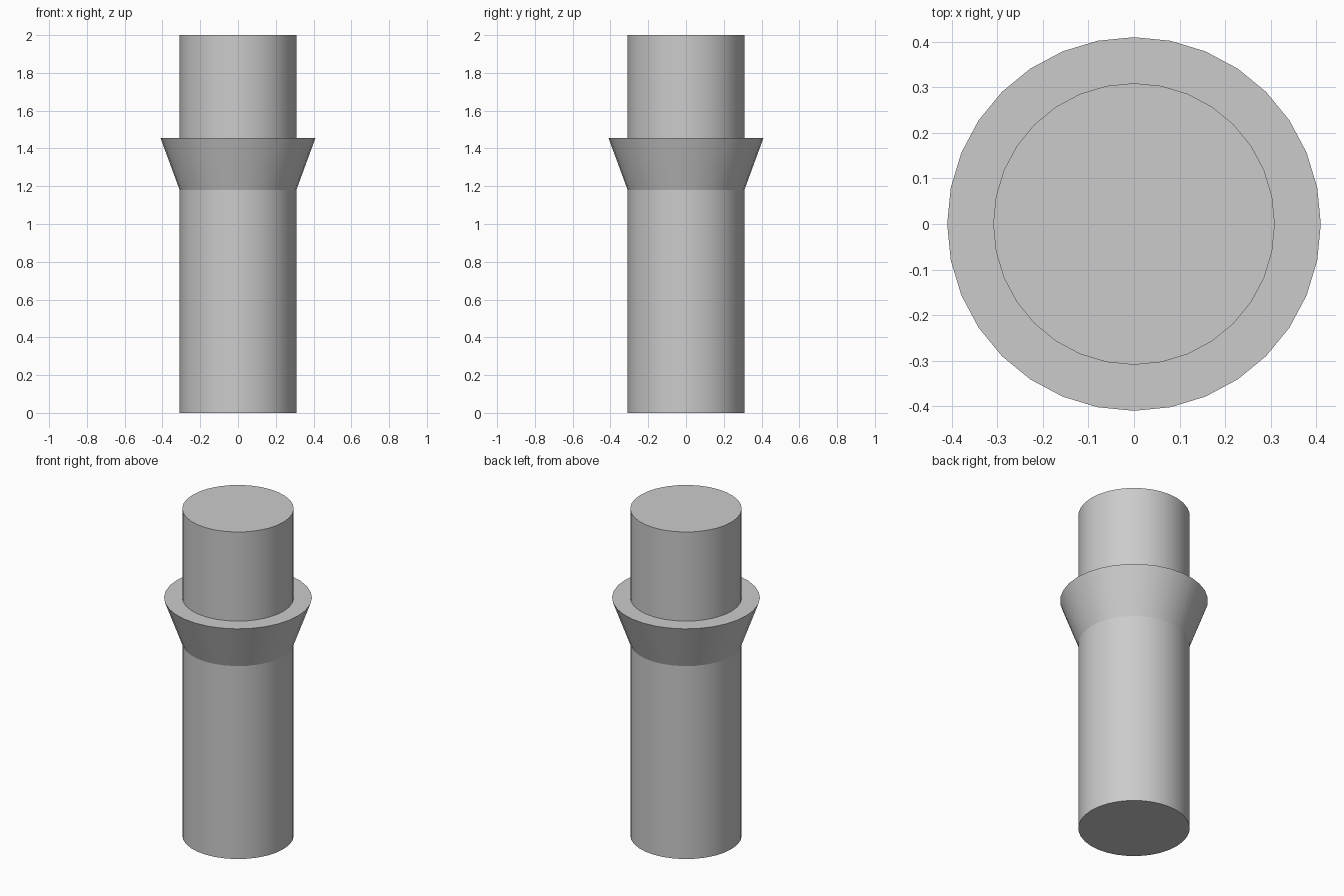
import bpy
import math

cube = bpy.data.objects.get("Cube")
if cube:
    bpy.data.objects.remove(cube, do_unlink=True)

SIDES = 32

grey = bpy.data.materials.new("plain grey")
grey.use_nodes = True
colour = (0.6, 0.6, 0.6, 1.0)
grey.diffuse_color = colour
grey.node_tree.nodes["Principled BSDF"].inputs["Base Color"].default_value = colour


def round_part(name, bottom_radius, top_radius, bottom, top):
    """Capped round part between two heights."""
    bpy.ops.mesh.primitive_cone_add(
        vertices=SIDES, radius1=bottom_radius, radius2=top_radius,
        depth=top - bottom, location=(0, 0, (bottom + top) / 2))
    part = bpy.context.object
    part.name = name
    part.data.name = name
    part.data.materials.append(grey)
    bpy.ops.object.shade_smooth_by_angle(angle=math.radians(30))
    return part


# Straight shaft through the full height
round_part("shaft", 0.309, 0.309, 0.0, 2.0)

# Flared collar, widening upward to a flat ledge
round_part("flared_collar", 0.309, 0.41, 1.18, 1.455)
